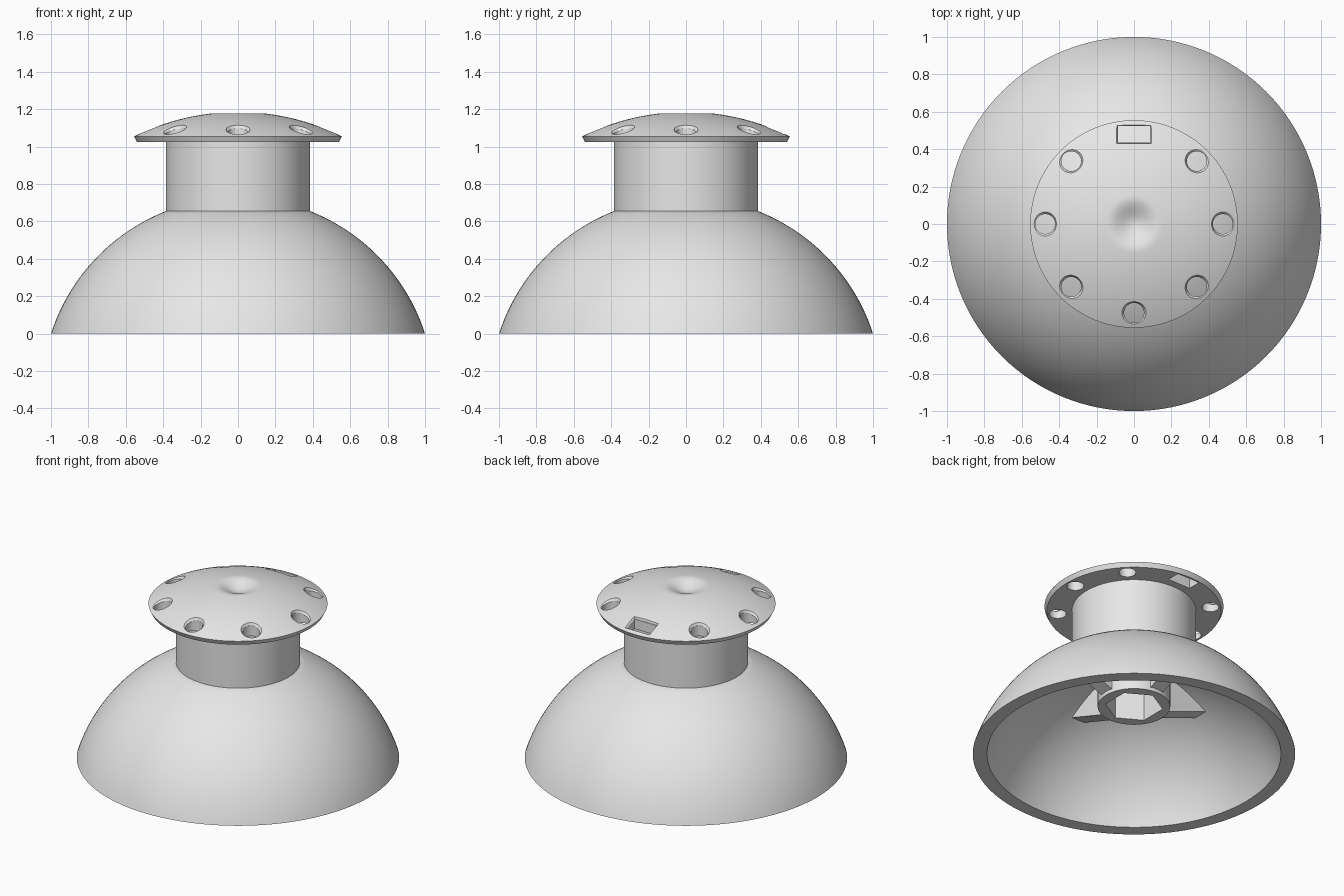
import bpy
import bmesh
import math
from mathutils import Matrix, Vector

if "Cube" in bpy.data.objects:
    bpy.data.objects.remove(bpy.data.objects["Cube"], do_unlink=True)

SEGMENTS = 128
grey = bpy.data.materials.new("plain grey")
grey.use_nodes = True
grey.diffuse_color = (0.8, 0.8, 0.8, 1)
for node in grey.node_tree.nodes:
    if node.type == "BSDF_PRINCIPLED":
        node.inputs["Base Color"].default_value = (0.8, 0.8, 0.8, 1)


def make_object(name, bm):
    bmesh.ops.recalc_face_normals(bm, faces=bm.faces)
    mesh = bpy.data.meshes.new(name)
    bm.to_mesh(mesh)
    bm.free()
    mesh.materials.append(grey)
    obj = bpy.data.objects.new(name, mesh)
    bpy.context.collection.objects.link(obj)
    return obj


def lathe(name, profile):
    """Revolve (radius, height) points around the z axis."""
    bm = bmesh.new()
    verts = [bm.verts.new((r, 0, z)) for r, z in profile]
    edges = [bm.edges.new(pair) for pair in zip(verts, verts[1:])]
    bmesh.ops.spin(bm, geom=verts + edges, cent=(0, 0, 0), axis=(0, 0, 1),
                   angle=math.tau, steps=SEGMENTS)
    bmesh.ops.remove_doubles(bm, verts=bm.verts, dist=0.0005)
    return make_object(name, bm)


def prism(name, points, depth, matrix):
    """Extrude a flat polygon along its local z, then place it."""
    bm = bmesh.new()
    face = bm.faces.new([bm.verts.new((x, y, -depth / 2)) for x, y in points])
    new = bmesh.ops.extrude_face_region(bm, geom=[face])["geom"]
    bmesh.ops.translate(bm, vec=(0, 0, depth),
                        verts=[v for v in new if isinstance(v, bmesh.types.BMVert)])
    bm.transform(matrix)
    return make_object(name, bm)


def cone(name, r1, r2, depth, matrix, sides=40):
    bm = bmesh.new()
    bmesh.ops.create_cone(bm, cap_ends=True, segments=sides, radius1=r1,
                          radius2=r2, depth=depth, matrix=matrix)
    return make_object(name, bm)


def cut(target, cutters):
    """Subtract the cutters from the target and remove them."""
    for cutter in cutters:
        cutter.hide_render = True
        mod = target.modifiers.new("cut", "BOOLEAN")
        mod.operation, mod.solver, mod.object = "DIFFERENCE", "EXACT", cutter
    graph = bpy.context.evaluated_depsgraph_get()
    mesh = bpy.data.meshes.new_from_object(target.evaluated_get(graph))
    target.modifiers.clear()
    target.data = mesh
    for cutter in cutters:
        bpy.data.objects.remove(cutter, do_unlink=True)


def arc(radius, centre_z, r_from, r_to, steps):
    """Points on a circle centred on the axis, between two radii."""
    a, b = math.asin(r_from / radius), math.asin(r_to / radius)
    angles = [a + (b - a) * i / steps for i in range(steps + 1)]
    return [(radius * math.sin(t), centre_z + radius * math.cos(t)) for t in angles]


# Hollow bowl
CENTRE = -0.323
outer = arc(1.051, CENTRE, 1.0, 0.385, 24)
inner = arc(0.967, CENTRE, 0, 0.9115, 32)
bowl = lathe("bowl", [*inner, *outer, (0, 0.655)])
bm = bmesh.new()
bm.from_mesh(bowl.data)
for v in bm.verts:
    if abs(v.co.z) < 0.002:
        v.co.z = 0
# Close the bottom rim
rim = [e for e in bm.edges if e.is_boundary]
if rim:
    bmesh.ops.bridge_loops(bm, edges=rim)
bmesh.ops.recalc_face_normals(bm, faces=bm.faces)
bm.to_mesh(bowl.data)
bm.free()

# Neck
neck = lathe("neck", [(0, 0.65), (0.385, 0.65), (0.385, 1.03), (0, 1.03)])


# Cap: shallow dome with a centre dimple
def cap_height(r):
    z = 1.185 - 1.25 + math.sqrt(1.25 ** 2 - r * r)
    if r < 0.15:
        z -= 0.025 * (1 + math.cos(math.pi * r / 0.15))
    return z


radii = [0.555 * i / 40 for i in range(41)]
cap = lathe("cap", [(r, cap_height(r)) for r in radii] + [(0.54, 1.025), (0, 1.025)])

# Round countersunk holes, with one slot at the back
RING = 0.475
tilt = math.asin(RING / 1.25)
holes, sinks = [], []
for i in range(8):
    if i == 2:
        continue
    turn = Matrix.Rotation(i * math.tau / 8, 4, "Z")
    place = turn @ Matrix.Translation((RING, 0, cap_height(RING)))
    holes.append(cone("hole_cutter", 0.053, 0.053, 0.4, place))
    sinks.append(cone("sink_cutter", 0.052, 0.08, 0.03,
                      place @ Matrix.Rotation(tilt, 4, "Y")))

slot = [(-0.085, -0.045), (0.085, -0.045), (0.085, 0.045), (-0.085, 0.045)]
centre = Vector((0, 0.48, cap_height(0.48)))
holes.append(prism("slot_cutter", slot, 0.4, Matrix.Translation(centre)))
flare = prism("flare_cutter", slot, 0.03, Matrix.Identity(4))
for v in flare.data.vertices:
    if v.co.z > 0:
        v.co.x *= 1.24
        v.co.y *= 1.45
flare.data.transform(Matrix.Translation(centre) @ Matrix.Rotation(-tilt, 4, "X"))
cut(cap, holes + sinks + [flare])

# Hub with a hexagonal socket, under the bowl ceiling
hub = lathe("hub", [(0, 0.338), (0.225, 0.338), (0.225, 0.65), (0, 0.65)])
socket = cone("socket_cutter", 0.18, 0.18, 0.6,
              Matrix.Translation((0, 0, 0.335)), sides=6)
cut(hub, [socket])

# Four ribs bracing the hub
rib_shape = [(0.21, 0.358), (0.54, 0.48), (0.56, 0.5), (0.4, 0.59), (0.21, 0.635)]
upright = Matrix.Rotation(math.pi / 2, 4, "X")
for i, side in enumerate(("left", "back", "right", "front")):
    prism("rib_" + side, rib_shape, 0.1,
          Matrix.Rotation(i * math.pi / 2, 4, "Z") @ upright)

# Smooth round surfaces, keep edges sharp
bpy.ops.object.select_all(action="DESELECT")
for obj in (bowl, neck, cap, hub):
    obj.select_set(True)
    bpy.context.view_layer.objects.active = obj
bpy.ops.object.shade_smooth_by_angle(angle=math.radians(25))
